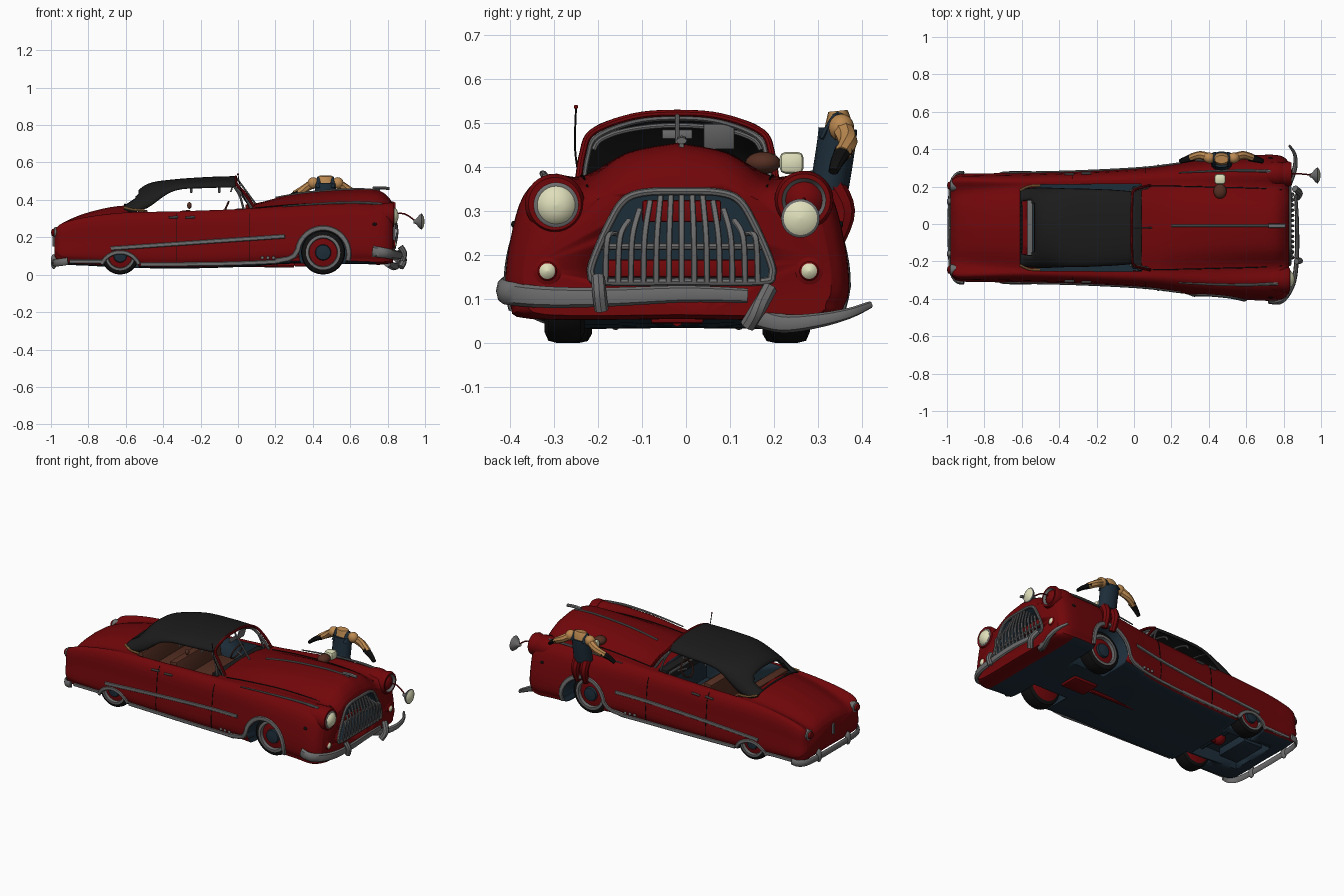
import bpy, bmesh, math
from mathutils import Vector, Matrix
cube = bpy.data.objects.get("Cube")
if cube:
    bpy.data.objects.remove(cube)
CY = -0.02  # centre line of the car

def colour(name, r, g, b):
    m = bpy.data.materials.new(name)
    m.use_nodes = True
    m.diffuse_color = (r, g, b, 1)
    m.node_tree.nodes["Principled BSDF"].inputs["Base Color"].default_value = (r, g, b, 1)
    return m
RED, CHROME = colour("deep_red", .165, .002, .003), colour("chrome_grey", .15, .15, .153)
CLOTH, RUBBER = colour("cloth_black", .011, .011, .011), colour("rubber_black", .005, .005, .005)
CREAM, SKIN = colour("lamp_cream", .74, .74, .5), colour("skin_tan", .5, .25, .08)
BROWN, NAVY = colour("leather_brown", .09, .028, .016), colour("dark_navy", .012, .026, .041)

def finish(name, bm, mats):
    bmesh.ops.recalc_face_normals(bm, faces=bm.faces)
    me = bpy.data.meshes.new(name)
    bm.to_mesh(me)
    bm.free()
    for m in mats:
        me.materials.append(m)
    ob = bpy.data.objects.new(name, me)
    bpy.context.collection.objects.link(ob)
    bpy.ops.object.select_all(action='DESELECT')
    ob.select_set(True)
    bpy.context.view_layer.objects.active = ob
    bpy.ops.object.shade_smooth_by_angle(angle=math.radians(40))
    return ob

def spline(pts, n=5):
    pts = [Vector(p) for p in pts]
    out = []
    for i in range(len(pts) - 1):
        a, b, c, d = pts[max(i - 1, 0)], pts[i], pts[i + 1], pts[min(i + 2, len(pts) - 1)]
        for t in (k / n for k in range(n)):
            out.append(b + (c - a) * (t / 2) + (a * 2 - b * 5 + c * 4 - d) * (t * t / 2)
                       + (b * 3 - a - c * 3 + d) * (t ** 3 / 2))
    return out + [pts[-1]]

def loft(bm, rings, closed=True):
    vs = [[bm.verts.new(p) for p in ring] for ring in rings]
    n = len(vs[0])
    for a, b in zip(vs, vs[1:]):
        for j in range(n if closed else n - 1):
            bm.faces.new((a[j], a[(j + 1) % n], b[(j + 1) % n], b[j]))
    if closed:
        bm.faces.new(vs[0])
        bm.faces.new(vs[-1])

def sweep(name, pts, mat, r, r2=None, up=(0, 0, 1), curve=True, ends=(1, 1), n=8):
    pts = spline(pts) if curve else [Vector(p) for p in pts]
    rings = []
    for i, p in enumerate(pts):
        t = (pts[min(i + 1, len(pts) - 1)] - pts[max(i - 1, 0)]).normalized()
        s = t.cross(Vector(up)).normalized()
        u = s.cross(t)
        f = ends[0] + (ends[1] - ends[0]) * i / (len(pts) - 1)
        rings.append([p + (s * r * math.cos(a) + u * (r2 or r) * math.sin(a)) * f
                      for a in (math.tau * k / n for k in range(n))])
    bm = bmesh.new()
    loft(bm, rings)
    return finish(name, bm, [mat])

def lathe(name, profile, centre, axis, mats, n=32):
    bm = bmesh.new()
    d = Vector(axis)
    s = d.orthogonal().normalized()
    u = d.cross(s)
    loft(bm, [[Vector(centre) + d * h + (s * math.cos(math.tau * k / n) + u * math.sin(math.tau * k / n))
               * max(r, .0005) for k in range(n)] for r, h in profile])
    slots = list(dict.fromkeys(mats))
    for i, f in enumerate(bm.faces):
        f.material_index = slots.index(mats[min(i // n, len(mats) - 1)])
    return finish(name, bm, slots)

def ball(name, loc, size, mat):
    bm = bmesh.new()
    bmesh.ops.create_uvsphere(bm, u_segments=20, v_segments=12, radius=1,
                              matrix=Matrix.Translation(loc) @ Matrix.Diagonal((*size, 1)))
    return finish(name, bm, [mat])

def box(name, loc, size, mat, tilt=0, bevel=.006):
    bm = bmesh.new()
    bmesh.ops.create_cube(bm, size=1, matrix=Matrix.Translation(loc) @ Matrix.Rotation(tilt, 4, 'Y')
                          @ Matrix.Diagonal((*size, 1)))
    bmesh.ops.bevel(bm, geom=bm.edges[:], offset=bevel, segments=2, profile=.5, affect='EDGES')
    return finish(name, bm, [mat])

# Body: x, sill z, side width, shoulder width and z, valley width and z, centre z
stations = spline([
    (-.98, .10, .25, .235, .235, .18, .215, .23), (-.94, .06, .285, .25, .275, .19, .25, .275),
    (-.80, .05, .29, .25, .31, .20, .295, .333), (-.60, .04, .295, .25, .33, .21, .33, .37),
    (-.30, .035, .305, .26, .335, .22, .34, .36), (.05, .045, .325, .27, .35, .22, .352, .375),
    (.25, .06, .35, .28, .365, .22, .37, .42), (.45, .06, .375, .29, .38, .215, .38, .445),
    (.65, .06, .388, .29, .385, .21, .375, .455), (.75, .055, .39, .285, .38, .21, .365, .45),
    (.80, .06, .378, .28, .365, .20, .35, .42), (.828, .065, .35, .265, .335, .20, .32, .38)])

def at(x):
    for a, b in zip(stations, stations[1:]):
        if x <= b[0]:
            return a.lerp(b, max(0, (x - a[0]) / (b[0] - a[0])))
    return stations[-1]

def section(s):
    x, zb, w, wf, zf, wv, zv, zc = s
    zs = zf - zb
    return spline([(x, 0, zb), (x, .85 * w, zb), (x, .97 * w, zb + .03), (x, w, zb + .25 * zs),
                   (x, .97 * w, zb + .55 * zs), (x, wf + .6 * (w - wf), zb + .85 * zs), (x, wf, zf),
                   (x, wv, zv), (x, .55 * wv, zv + .72 * (zc - zv)), (x, 0, zc)], 4)

def side(x, z, sgn, gap=0):
    pts = section(at(x))[8:25]
    for a, b in zip(pts, pts[1:]):
        if a.z <= z <= b.z:
            return Vector((x, CY + sgn * (a.lerp(b, (z - a.z) / (b.z - a.z + 1e-6)).y + gap), z))
    return Vector((x, CY + sgn * (pts[0].y + gap), z))

bm = bmesh.new()
halves = [section(s) for s in stations]
loft(bm, [[(p.x, CY + p.y, p.z) for p in h] + [(p.x, CY - p.y, p.z) for p in h[-2:0:-1]] for h in halves])
bmesh.ops.recalc_face_normals(bm, faces=bm.faces)
for f in bm.faces:
    c = f.calc_center_median()
    f.material_index = int(f.normal.z < -.8 and c.z < .12 and c.x < .74)
body = finish("body", bm, [RED, NAVY])

def cut(outline, axis, lo, hi):
    place = {'x': lambda a, b, h: (h, a, b), 'y': lambda a, b, h: (a, h, b), 'z': lambda a, b, h: (a, b, h)}[axis]
    bm = bmesh.new()
    loft(bm, [[place(a, b, h) for a, b in outline] for h in (lo, hi)])
    cutter = finish("cutter", bm, [NAVY])
    cutter.hide_render = True
    mod = body.modifiers.new("cut", 'BOOLEAN')
    mod.operation, mod.solver, mod.object, mod.material_mode = 'DIFFERENCE', 'EXACT', cutter, 'TRANSFER'
    bpy.context.view_layer.objects.active = body
    bpy.ops.object.modifier_apply(modifier="cut")
    bpy.data.objects.remove(cutter)

# Wheel wells, cabin, rear axle bay and grille openings
for sgn in (-1, 1):
    for x, z, r in ((.455, .112, .128), (-.63, .01, .105)):
        cut([(x + r * math.cos(math.tau * k / 40), z + r * math.sin(math.tau * k / 40)) for k in range(40)],
            'y', *sorted((CY + sgn * .16, CY + sgn * .5)))
cut([(-.57, CY - .19), (-.5, CY - .23), (.04, CY - .235), (.04, CY + .235), (-.5, CY + .23), (-.57, CY + .19)], 'z', .13, .7)
cut([(x, CY + y) for x, y in ((-.88, -.15), (-.56, -.15), (-.56, .15), (-.88, .15))], 'z', 0, .115)
half = spline([(.0, .345), (.08, .343), (.13, .325), (.165, .27), (.2, .19), (.205, .155), (.18, .14), (0, .14)])
mouth = [(CY + .01 + p.x, p.y) for p in half] + [(CY + .01 - p.x, p.y) for p in half[-2:0:-1]]
cut(mouth, 'x', .7, 1)
# Grille frame, bars and the red panels behind them
sweep("grille_frame", [(.832, y, z) for y, z in mouth + mouth[:2]], CHROME, .009, up=(1, 0, 0), curve=False)
for y in (k * .028 for k in range(-6, 7)):
    top = .345 - .1 * (abs(y) / .17) ** 2.2
    sweep("grille_bar", [(.826, CY + .01 + y * .85, top), (.852, CY + .01 + y, .24), (.838, CY + .01 + y * 1.03, .14)],
          CHROME, .0055, .007, up=(0, 1, 0))
sweep("grille_crossbar", [(.8, CY - .18, .22), (.8, CY + .2, .22)], CHROME, .008, curve=False)
box("radiator_panel", (.72, CY + .01, .3), (.02, .18, .05), RED)
box("radiator_lower_panel", (.72, CY + .01, .17), (.02, .34, .04), RED)
# Side parts on both sides
for sgn in (-1, 1):
    def trim(name, pts, mat, r, r2=None, up=(0, 1, 0)):
        sweep(name, [side(x, z, sgn, .002) for x, z in pts], mat, r, r2, up, curve=False)
    for x, r, off in ((.455, .118, .256), (-.63, .1, .24)):
        w = .046
        lathe("wheel", [(0, -w), (.8 * r, -w), (.96 * r, -.8 * w), (r, -.4 * w), (r, .4 * w), (.96 * r, .8 * w),
                        (.78 * r, w), (.66 * r, w), (.63 * r, .6 * w), (.36 * r, .7 * w), (.33 * r, w), (0, 1.1 * w)],
              (x, CY + sgn * off, r + .001), (0, sgn, 0), [RED] + [RUBBER] * 5 + [CHROME] * 2 + [RED] + [NAVY] * 3)
    trim("side_strip", [(-.68 + .93 * k / 12, .14 + .065 * k / 12) for k in range(13)], CHROME, .011, .006)
    trim("front_arch_trim", [(.455 + .137 * math.cos(a), .112 + .137 * math.sin(a)) for a in
                             (math.radians(-15 + 11 * k) for k in range(18))]
         + [(.3, .1), (.27, .085), (.2, .072)], CHROME, .014, .008)
    trim("rear_arch_trim", [(-.63 + .11 * math.cos(a), .01 + .11 * math.sin(a))
                            for a in (math.radians(155 - 10 * k) for k in range(14))], CHROME, .011, .007)
    trim("sill_trim", [(-.52 + .74 * k / 12, .055 + .015 * (k / 12) ** 3) for k in range(13)], CHROME, .011, .006)
    trim("rear_sill_trim", [(-.9 + .17 * k / 5, .07) for k in range(6)], CHROME, .01, .006)
    for x in (-.33, .06):
        trim("door_seam", [(x, .07 + k * .026) for k in range(11)], RUBBER, .002, up=(1, 0, 0))
    for a in (side(x, .305, sgn, .008) for x in (-.37, -.28)):
        sweep("door_handle", [a, a + Vector((.05, 0, .003))], CHROME, .006, curve=False)
    for x in (.13, .16, .19):
        ball("side_stud", side(x, .09, sgn, .003), (.009, .006, .009), CHROME)
    ball("side_marker", side(.73, .27, sgn), (.012, .006, .008), RUBBER)
    sweep("fender_strip", [(x, CY + sgn * (at(x)[3] + .015), at(x)[4] + .001)
                           for x in (.24, .35, .5, .65, .77)], CHROME, .009, .008, ends=(.4, 1))
    lathe("tail_lamp", [(.03, 0), (.03, .03), (.022, .034), (.018, .045), (0, .05)],
          (-.95, CY + sgn * .225, .225), (-1, 0, 0), [CHROME, CHROME, RED, RED, RED], 20)
    ball("rear_guard", (-.985, CY + sgn * .14, .07), (.016, .02, .04), CHROME)
    sweep("rear_belt_trim", [(-.61, CY + sgn * .2, .36), (-.56, CY + sgn * .222, .348),
                             (-.5, CY + sgn * .225, .345)], SKIN, .006)
    sweep("vent_window_frame", [(.03, CY + sgn * .225, .35), (.01, CY + sgn * .212, .42),
                                (-.02, CY + sgn * .2, .47)], CHROME, .006, up=(0, 1, 0))
    sweep("hood_seam", [(x, CY + sgn * (at(x)[5] + .002), at(x)[6] + .001) for x in (.09, .25, .45, .65, .79)], RUBBER, .0025)
sweep("hood_strip", [(x, CY + .01, at(x)[7] + .002) for x in (.2, .35, .5, .65, .76)], CHROME, .006)
sweep("hood_ornament", [(.72, CY + .01, .462), (.77, CY + .01, .464), (.81, CY + .01, .46)], CHROME, .012, .008)
sweep("trunk_handle", [(-.982, CY, .15), (-.982, CY, .21)], CHROME, .01, up=(0, 1, 0), curve=False)
# Bumpers, with the front one split into a fixed half and a loose half
sweep("rear_bumper", [(-.91, CY - .295, .072), (-.95, CY - .285, .066), (-.98, CY - .22, .063), (-.988, CY, .063),
                      (-.98, CY + .22, .063), (-.95, CY + .285, .066), (-.91, CY + .295, .072)], CHROME, .009, .02)
sweep("front_bumper", [(.72, -.41, .125), (.79, -.41, .115), (.85, -.32, .105), (.87, -.18, .105), (.872, 0, .112),
                       (.865, .14, .108)], CHROME, .012, .022, ends=(1.35, .75))
sweep("loose_bumper", [(.80, .15, .065), (.83, .22, .045), (.86, .3, .052), (.86, .37, .068), (.83, .42, .088)],
      CHROME, .02, .026, ends=(1, .3))
sweep("bumper_guard", [(.868, -.2, .15), (.888, -.197, .115), (.878, -.192, .075)], CHROME, .016, up=(0, 1, 0))
sweep("loose_bumper_guard", [(.86, .19, .125), (.885, .165, .08), (.87, .14, .04)], CHROME, .018, up=(0, 1, 0))
# Lamps
for y, z in ((-.298, .317), (.268, .325)):
    ball("lamp_pod", (.755, y, z), (.095, .067, .067), RED)
lathe("headlamp_ring", [(.067, -.05), (.068, -.01), (.06, .005), (.05, .004)], (.83, -.298, .317), (1, 0, 0), [RED])
lathe("headlamp", [(.05, -.03), (.051, .012), (.045, .016), (.043, .016), (.034, .027), (.018, .034), (0, .037)],
      (.822, -.295, .314), (1, 0, 0), [CHROME] * 3 + [CREAM] * 4)
lathe("empty_lamp_socket", [(.055, -.06), (.067, -.01), (.06, .008), (.05, .008), (.04, -.01), (0, -.015)],
      (.835, .268, .325), (1, 0, 0), [RED] * 3 + [CHROME] * 3)
lathe("loose_headlamp", [(.008, -.045), (.014, -.03), (.036, -.012), (.044, 0), (.038, .004), (.025, .012), (0, .016)],
      (.982, .26, .284), (1, 0, 0), [CHROME] * 4 + [CREAM] * 3)
sweep("lamp_wire", [(.83, .268, .325), (.89, .268, .325), (.945, .262, .29)], RED, .004)
for y in (-.315, .28):
    lathe("marker_lamp", [(.036, -.04), (.036, .006), (.022, .012), (.018, .02), (0, .028)],
          (.82, y, .164), (1, 0, 0), [RED, RED, RED, CREAM, CREAM], 20)
# Cloth roof: x, crown z, edge z, half width, with an open rear window
bm = bmesh.new()
loft(bm, [[(x, CY + w * math.cos(a), zl + (zc - zl) * max(math.sin(a), 0) ** .85)
           for a in (math.pi * k / 24 for k in range(25))] for x, zc, zl, w in spline([
               (-.61, .375, .35, .20), (-.56, .425, .335, .212), (-.48, .487, .36, .215),
               (-.34, .51, .45, .21), (-.15, .523, .465, .205), (-.01, .527, .468, .195)])], closed=False)
centres = [(f, f.calc_center_median()) for f in bm.faces]
hole = [f for f, c in centres if -.6 < c.x < -.53 and abs(c.y - CY) < .14]
bmesh.ops.delete(bm, geom=hole, context='FACES')
finish("cloth_roof", bm, [CLOTH]).modifiers.new("thickness", 'SOLIDIFY').thickness = .01
for x in (-.4, -.25, -.1):
    sweep("roof_bow", [(x, CY + .19 * math.cos(a), .44 + .055 * math.sin(a)) for a in
                       (math.pi * k / 8 for k in range(9))], CHROME, .006, up=(1, 0, 0))
# Windscreen, mirror, visor and antenna
arch = [(.085, -.225, .365), (.04, -.215, .43), (-.005, -.192, .48), (-.012, -.1, .515), (-.012, 0, .523)]
path = arch + [(x, -y, z) for x, y, z in arch[-2::-1]]
sweep("windscreen_frame", [(x, CY + y, z) for x, y, z in path], RED, .008, up=(1, 0, .3))
sweep("windscreen_trim", [(x - .012, CY + y * .96, z - .01) for x, y, z in path], CHROME, .008, up=(1, 0, .3))
sweep("windscreen_post", [(.1, CY, .37), (-.01, CY, .52)], CHROME, .005, up=(0, 1, 0), curve=False)
box("mirror", (-.02, CY, .475), (.012, .07, .022), CHROME, bevel=.004)
box("sun_visor", (-.03, .075, .47), (.008, .07, .06), CHROME, .3, .003)
sweep("antenna", [(.06, -.24, .36), (.02, -.252, .44), (0, -.25, .535)], RUBBER, .0022, up=(0, 1, 0))
ball("antenna_tip", (0, -.25, .537), (.005, .005, .005), RED)
# Interior
box("dashboard", (.02, CY, .32), (.06, .44, .07), CLOTH)
sweep("dashboard_strip", [(-.012, CY - .2, .335), (-.012, CY + .2, .335)], CHROME, .008, curve=False)
box("rear_shelf", (-.555, CY, .3), (.03, .36, .03), CHROME)
for x in (-.27, -.5):
    box("seat_base", (x + .07, CY, .2), (.15, .4, .09), BROWN)
    box("seat_back", (x, CY, .26), (.05, .42, .17), BROWN, -.12)
ball("gear_knob", (-.26, -.12, .37), (.012, .012, .018), BROWN)
sweep("steering_column", [(.02, .09, .3), (-.07, .09, .345)], CHROME, .006, curve=False)
sweep("steering_wheel", [(-.07 + .02 * math.sin(a), .09 + .05 * math.cos(a), .345 + .045 * math.sin(a))
                         for a in (math.tau * k / 24 for k in range(25))], BROWN, .005, up=(1, 0, -.4), curve=False)
# Underside
for x, r in ((.455, .118), (-.63, .1)):
    sweep("axle", [(x, CY - .23, r), (x, CY + .23, r)], NAVY, .014, curve=False)
sweep("drive_shaft", [(.3, CY, .05), (-.6, CY, .06)], RED, .012, curve=False)
ball("differential", (-.63, CY, .09), (.04, .04, .04), RED)
box("engine_pan", (.38, CY, .06), (.16, .12, .03), RED)
box("fuel_tank", (-.79, CY, .085), (.13, .22, .05), NAVY)
# Headless mechanic figure with its separate head on the hood
MX = .468
sweep("torso", [(MX, .325, .35), (MX, .335, .41), (MX, .343, .465), (MX, .345, .488)], NAVY, .044, .057, up=(1, 0, 0), n=16)
sweep("chest", [(MX, .347, .475), (MX, .347, .505), (MX, .345, .528)], SKIN, .036, .06, up=(1, 0, 0), ends=(1, .6), n=16)
for sgn in (-1, 1):
    sweep("vest_strap", [(MX + sgn * .04, .308, .465), (MX + sgn * .035, .345, .522), (MX + sgn * .04, .38, .475)], NAVY, .01, .005)
    ball("shoulder", (MX + sgn * .065, .353, .49), (.031, .029, .031), SKIN)
    sweep("arm", [(MX + sgn * .065, .353, .49), (MX + sgn * .115, .368, .458), (MX + sgn * .165, .355, .43)], SKIN, .025, ends=(1, .75))
    sweep("glove", [(MX + sgn * .15, .358, .437), (MX + sgn * .19, .345, .415), (MX + sgn * .222, .335, .39)],
          RUBBER, .023, .018, ends=(1, .5))
    sweep("leg", [(MX + sgn * .026, .325, .37), (MX + sgn * .03, .36, .3), (MX + sgn * .028, .335, .22)],
          RED, .027, up=(1, 0, 0), ends=(1.1, .7))
box("head", (.46, .24, .41), (.06, .055, .05), CREAM, bevel=.014)
ball("hair", (.46, .175, .41), (.035, .04, .025), BROWN)
